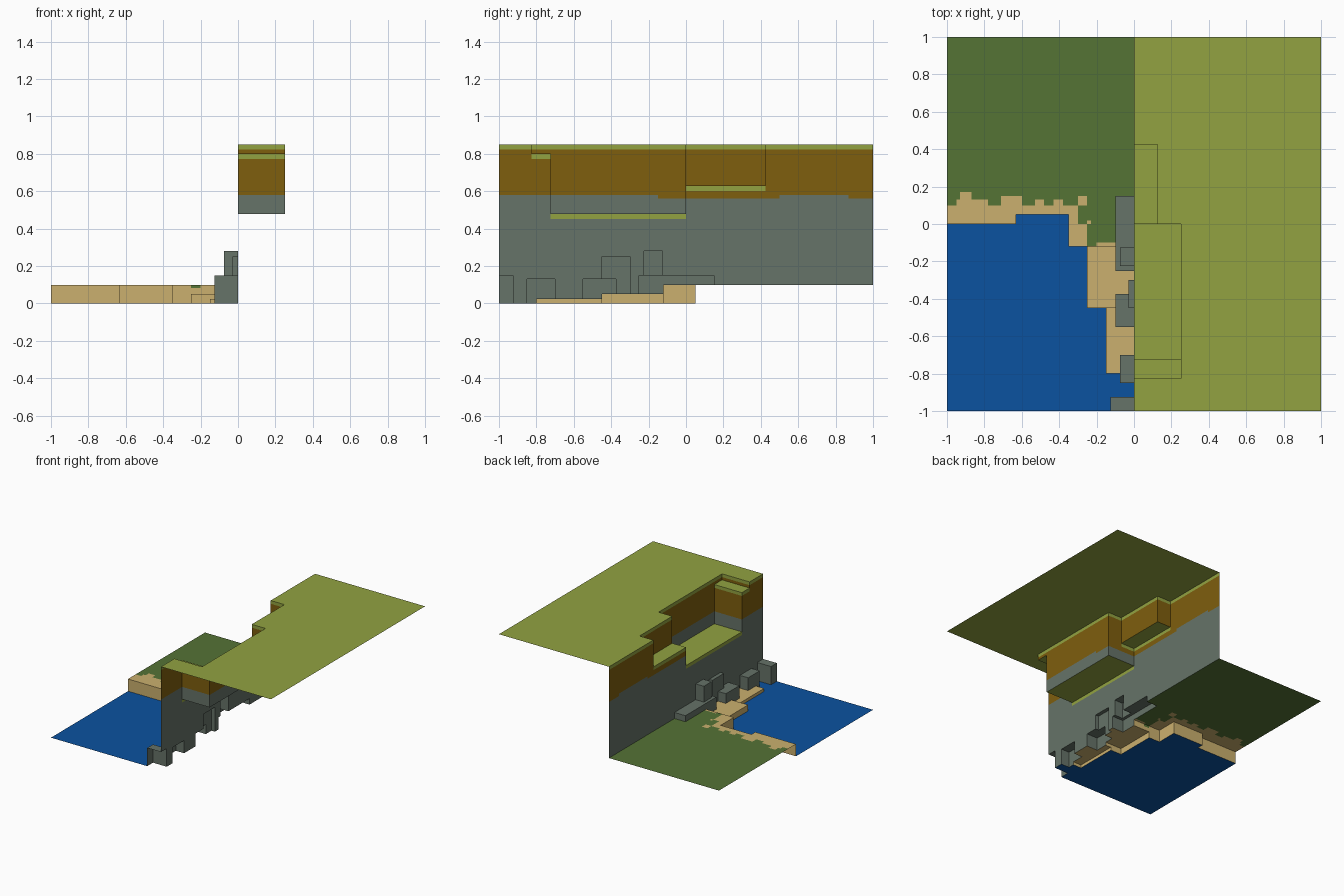
import bpy, bmesh

if "Cube" in bpy.data.objects:
    bpy.data.objects.remove(bpy.data.objects["Cube"])

def lin(c):
    return tuple(((v / 255 + 0.055) / 1.055) ** 2.4 if v > 10 else v / 255 / 12.92 for v in c) + (1,)

COLOURS = {
    "light_grass": (146, 162, 65), "dark_grass": (85, 115, 53), "sand": (203, 176, 110),
    "water": (11, 82, 160), "rock": (102, 115, 104), "soil": (126, 94, 13),
}
MATS = {}
for name, rgb in COLOURS.items():
    MATS[name] = bpy.data.materials.new(name)
    MATS[name].diffuse_color = lin(rgb)
NAMES = list(COLOURS)

# Terrain plan: (x0, x1, y0, y1, height, part, top colour); later areas override earlier ones
AREAS = [(-1, 0, -1, 0.05, 0, "water_surface", "water")]

def beach(x0, x1, y0, y1, h=0.1):
    AREAS.append((x0, x1, y0, y1, h, "sand_shore", "sand"))

def grass(x0, x1, y0, y1):
    AREAS.append((x0, x1, y0, y1, 0.1, "lower_meadow", "dark_grass"))

def rock(x0, y0, y1, h):
    AREAS.append((x0, 0, y0, y1, h, "foot_rocks", "rock"))

def cliff(x0, x1, y0, y1, h):
    AREAS.append((x0, x1, y0, y1, h, "cliff_plateau", "light_grass"))

# Lower meadow and its sandy border
grass(-1, 0, 0.1, 1)
beach(-1, -0.63, 0, 0.1)
beach(-0.63, -0.3, 0.05, 0.1)
beach(-0.35, -0.25, -0.12, 0.1)
beach(-0.25, 0, -0.12, -0.1)
grass(-0.3, 0, 0, 0.1)
grass(-0.25, 0, -0.1, 0)
grass(-0.25, -0.2, -0.12, -0.1)
for x0, x1, y1 in [(-0.95, -0.78, 0.13), (-0.93, -0.87, 0.17), (-0.71, -0.6, 0.15),
                   (-0.53, -0.48, 0.13), (-0.43, -0.38, 0.13), (-0.3, -0.25, 0.15)]:
    beach(x0, x1, 0.1, y1)
beach(-0.25, -0.23, 0, 0.02)

# Sand steps going down beside the cliff
beach(-0.25, 0, -0.45, -0.12, 0.05)
beach(-0.15, 0, -0.8, -0.45, 0.025)

# Rocks at the cliff foot
rock(-0.1, -0.25, 0.15, 0.15)
rock(-0.075, -0.225, -0.125, 0.28)
rock(-0.1, -0.55, -0.375, 0.13)
rock(-0.03, -0.45, -0.3, 0.25)
rock(-0.075, -0.85, -0.7, 0.13)
rock(-0.125, -1, -0.925, 0.15)

# Plateau and its sunken ledges
cliff(0, 1, -1, 1, 0.85)
cliff(0, 0.25, -0.825, -0.725, 0.8)
cliff(0, 0.25, -0.725, 0, 0.478)
cliff(0, 0.125, 0, 0.425, 0.628)

SOIL_STEPS = [-0.15, 0.5, 0.87]      # where the soil line jumps
xs = sorted({v for a in AREAS for v in a[:2]})
ys = sorted({v for a in AREAS for v in a[2:4]} | set(SOIL_STEPS))

def area_at(i, j):
    if not (0 <= i < len(xs) - 1 and 0 <= j < len(ys) - 1):
        return None
    x, y = (xs[i] + xs[i + 1]) / 2, (ys[j] + ys[j + 1]) / 2
    return [a for a in AREAS if a[0] < x < a[1] and a[2] < y < a[3]][-1]

meshes = {a[5]: bmesh.new() for a in AREAS}

def face(part, pts, colour):
    bm = meshes[part]
    bm.faces.new([bm.verts.new(p) for p in pts]).material_index = NAMES.index(colour)

def bands(area, low, y):
    """Colour bands of a wall, from the bottom up."""
    top, part = area[4], area[5]
    if part == "cliff_plateau":
        soil = 0.56 if -0.15 < y < 0.5 or y > 0.87 else 0.58
        levels = [(soil, "rock"), (top - 0.027, "soil"), (top, "light_grass")]
        if top - 0.027 < soil:
            levels = [(top - 0.027, "rock"), (top, "light_grass")]
    elif part == "lower_meadow":
        levels = [(top - 0.018, "sand"), (top, "dark_grass")]
    else:
        levels = [(top, area[6])]
    for z, colour in levels:
        if z > low + 1e-6:
            yield low, z, colour
            low = z

def wall(a, b, p, q):
    """Wall between neighbours a and b on edge p-q, a lying left of p->q."""
    if not a or not b or abs(a[4] - b[4]) < 1e-6:
        return
    if a[4] < b[4]:
        a, b, p, q = b, a, q, p
    for z0, z1, colour in bands(a, b[4], (p[1] + q[1]) / 2):
        face(a[5], [(*p, z0), (*q, z0), (*q, z1), (*p, z1)], colour)

# Flat tops, and walls wherever the height changes
for i in range(len(xs) - 1):
    for j in range(len(ys) - 1):
        a = area_at(i, j)
        x0, x1, y0, y1 = xs[i], xs[i + 1], ys[j], ys[j + 1]
        face(a[5], [(x0, y0, a[4]), (x1, y0, a[4]), (x1, y1, a[4]), (x0, y1, a[4])], a[6])
        wall(a, area_at(i + 1, j), (x1, y0), (x1, y1))
        wall(a, area_at(i, j + 1), (x1, y1), (x0, y1))

# Weld each part and keep only the colours it uses
for part, bm in meshes.items():
    bmesh.ops.remove_doubles(bm, verts=bm.verts, dist=1e-5)
    used = sorted({f.material_index for f in bm.faces})
    for f in bm.faces:
        f.material_index = used.index(f.material_index)
    me = bpy.data.meshes.new(part)
    bm.to_mesh(me)
    bm.free()
    for k in used:
        me.materials.append(MATS[NAMES[k]])
    bpy.context.collection.objects.link(bpy.data.objects.new(part, me))

for m in bpy.data.materials:
    if m.users and not m.is_grease_pencil:
        m.use_nodes = True
        m.node_tree.nodes["Principled BSDF"].inputs["Base Color"].default_value = m.diffuse_color
